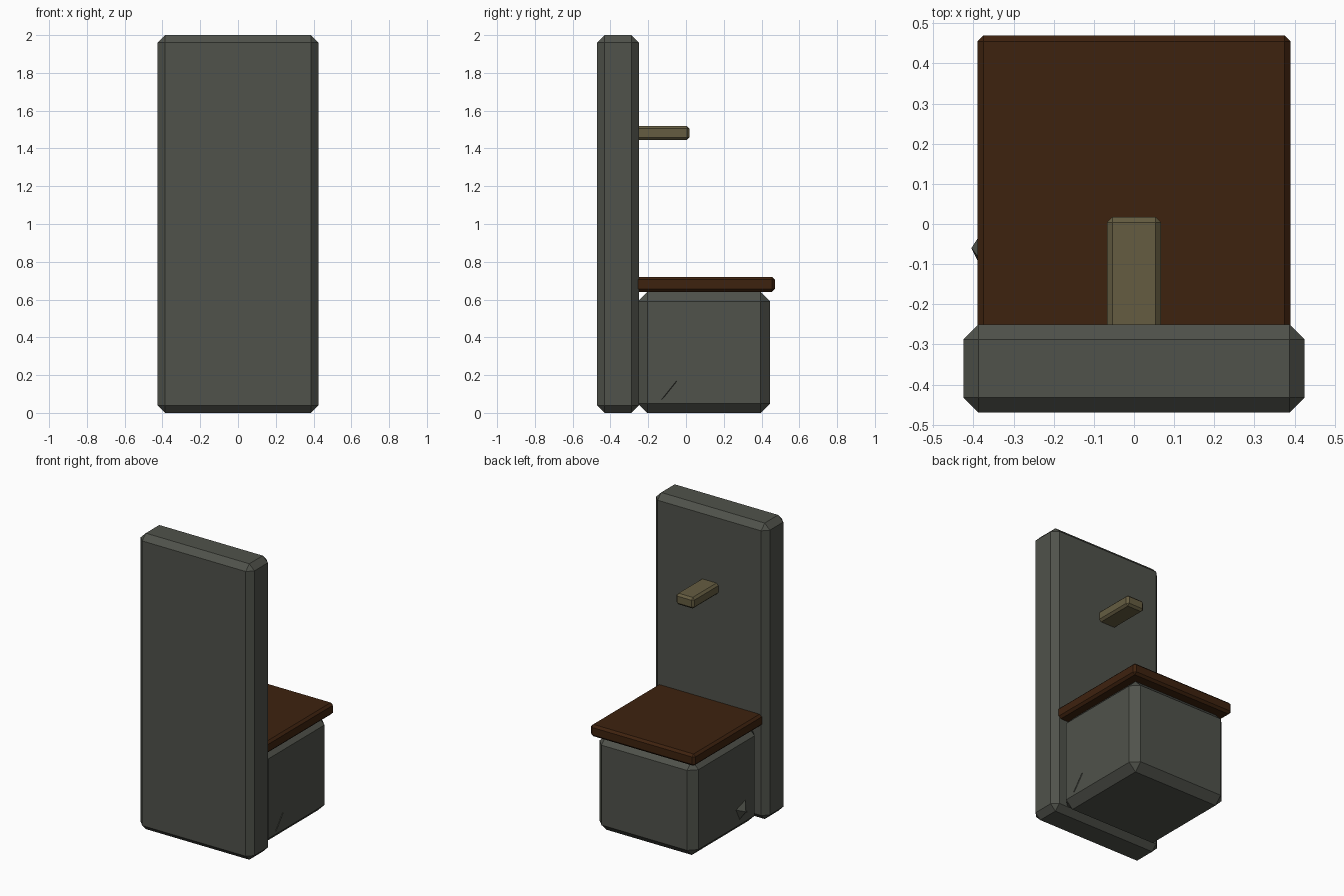
import bpy
import bmesh

default = bpy.data.objects.get("Cube")
if default:
    bpy.data.objects.remove(default, do_unlink=True)


def material(name, rgb):
    m = bpy.data.materials.new(name)
    m.use_nodes = True
    colour = (*rgb, 1)
    m.diffuse_color = colour
    m.node_tree.nodes["Principled BSDF"].inputs["Base Color"].default_value = colour
    return m


stone = material("grey stone", (0.08, 0.085, 0.07))
wood = material("dark brown wood", (0.048, 0.016, 0.0045))
brass = material("dull tan", (0.13, 0.108, 0.053))


def add_object(name, bm, mat):
    mesh = bpy.data.meshes.new(name)
    bm.to_mesh(mesh)
    bm.free()
    mesh.materials.append(mat)
    obj = bpy.data.objects.new(name, mesh)
    bpy.context.collection.objects.link(obj)
    return obj


def chamfered_box(name, low, high, chamfer, mat):
    """Box between two corners with flat chamfered edges."""
    bm = bmesh.new()
    bmesh.ops.create_cube(bm, size=1)
    for v in bm.verts:
        v.co = [a + (b - a) * (c + 0.5) for a, b, c in zip(low, high, v.co)]
    obj = add_object(name, bm, mat)
    bevel = obj.modifiers.new("Chamfer", 'BEVEL')
    bevel.width = chamfer
    bevel.segments = 1
    bevel.limit_method = 'NONE'
    return obj


# Tall back slab and the block under the seat
chamfered_box("back_slab", (-0.425, -0.47, 0), (0.425, -0.25, 2), 0.038, stone)
chamfered_box("base_block", (-0.37, -0.255, 0), (0.37, 0.445, 0.64), 0.05, stone)

# Overhanging seat board, let into the slab
chamfered_box("seat", (-0.39, -0.30, 0.64), (0.39, 0.47, 0.72), 0.015, wood)

# Small peg standing out of the slab above the seat
chamfered_box("peg", (-0.067, -0.30, 1.445), (0.067, 0.018, 1.52), 0.014, brass)

# Tilted rod through the block: a blunt point on one side, a sliver on the other
bm = bmesh.new()
for p in [(-0.405, -0.06, 0.14),
          (-0.36, 0.01, 0.17), (-0.36, -0.12, 0.21),
          (-0.36, -0.15, 0.09), (-0.36, -0.04, 0.07),
          (0.374, -0.13, 0.07), (0.374, -0.05, 0.17), (0.36, -0.06, 0.14)]:
    bm.verts.new(p)
bmesh.ops.convex_hull(bm, input=bm.verts)
bmesh.ops.recalc_face_normals(bm, faces=bm.faces)
add_object("cross_rod", bm, stone)
